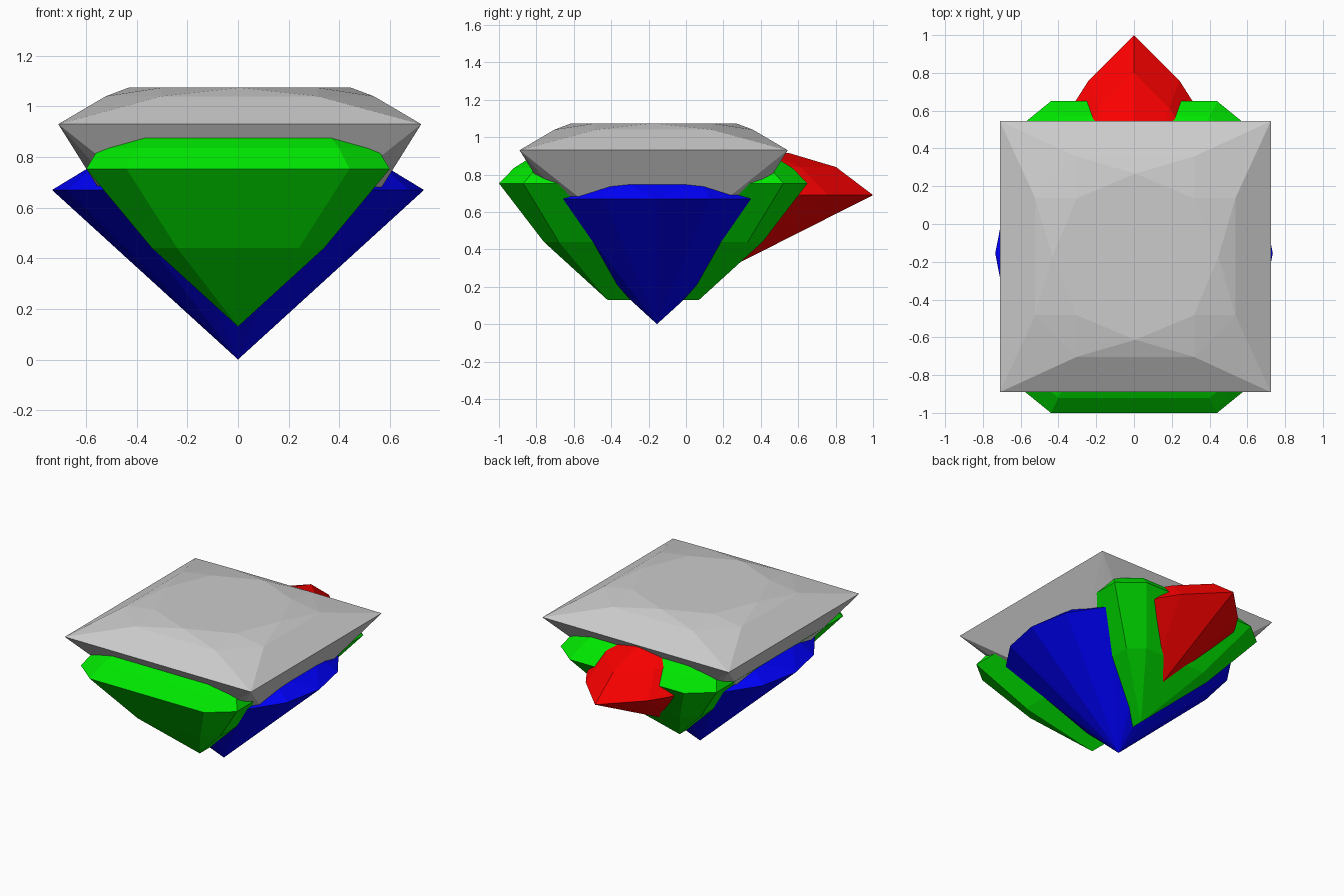
import bpy, bmesh
from math import sin, cos, pi

if "Cube" in bpy.data.objects:
    bpy.data.objects.remove(bpy.data.objects["Cube"])


def gem(name, points, offset, color=None):
    """Faceted stone: the convex hull of its facet corners."""
    bm = bmesh.new()
    for p in points:
        bm.verts.new(p)
    bm.verts.ensure_lookup_table()
    out = bmesh.ops.convex_hull(bm, input=bm.verts[:])
    junk = {v for v in out["geom_interior"] + out["geom_unused"]
            if isinstance(v, bmesh.types.BMVert)}
    bmesh.ops.delete(bm, geom=list(junk), context='VERTS')
    bmesh.ops.dissolve_limit(bm, angle_limit=0.01, verts=bm.verts[:], edges=bm.edges[:])
    bmesh.ops.recalc_face_normals(bm, faces=bm.faces[:])
    me = bpy.data.meshes.new(name)
    bm.to_mesh(me)
    bm.free()
    ob = bpy.data.objects.new(name, me)
    ob.location = offset
    bpy.context.collection.objects.link(ob)
    if color:
        mat = bpy.data.materials.new(name + "_color")
        mat.diffuse_color = (*color, 1)
        mat.use_nodes = True
        mat.node_tree.nodes["Principled BSDF"].inputs["Base Color"].default_value = mat.diffuse_color
        me.materials.append(mat)
    return ob


def sym4(x, y, z):
    """Mirror a point across both axes."""
    return [(sx * x, sy * y, z) for sx in (1, -1) for sy in (1, -1)]


def sym8(x, y, z):
    """Mirror a point across both axes and the diagonal."""
    return sym4(x, y, z) + sym4(y, x, z)


def ring(n, r, z, turn=0.0):
    return [(r * cos(2 * pi * (i + turn) / n), r * sin(2 * pi * (i + turn) / n), z)
            for i in range(n)]


# Square-cut stone: girdle, crown breaks, table, pavilion tips, culet
square = (sym4(.717, .717, .93) + sym8(.31, .53, 1.04) + sym4(.31, .31, 1.074)
          + sym8(.44, 0, 1.074) + sym8(.36, 0, .36) + [(0, 0, .12)])
gem("square_stone", square, (.007, -.173, 0))

# Step-cut stone: chamfered rectangular rings (half x, half y, end x, side y, z) and a keel
step = [(0, .245, .13), (0, -.245, .13)]
for hx, hy, ex, sy, z in ((.34, .585, .24, .505, .44),
                          (.6, .825, .44, .695, .753),
                          (.55, .745, .40, .625, .835),
                          (.45, .665, .36, .585, .885)):
    step += sym4(hx, sy, z) + sym4(ex, hy, z)
gem("step_cut_stone", step, (0, -.175, 0), (0, .8, 0))

# Round brilliant stone
brilliant = (ring(16, .735, .67) + ring(8, .59, .785, .5) + ring(8, .42, .86)
             + [(0, 0, 0)])
gem("round_stone", brilliant, (0, -.155, 0), (0, 0, 1))

# Pear-shaped stone: one outline scaled inward for crown and table
half = [(0, .9), (.24, .66), (.31, .55), (.43, .3), (.46, .05), (.38, -.22), (.2, -.4), (0, -.46)]
outline = half + [(-x, y) for x, y in half[1:-1]]
pear = [(0, -.05, .21)]
for s, z in ((1, .69), (.78, .84), (.5, .915)):
    pear += [(x * s, y * s, z) for x, y in outline]
gem("pear_stone", pear, (0, .1, 0), (1, 0, 0))
